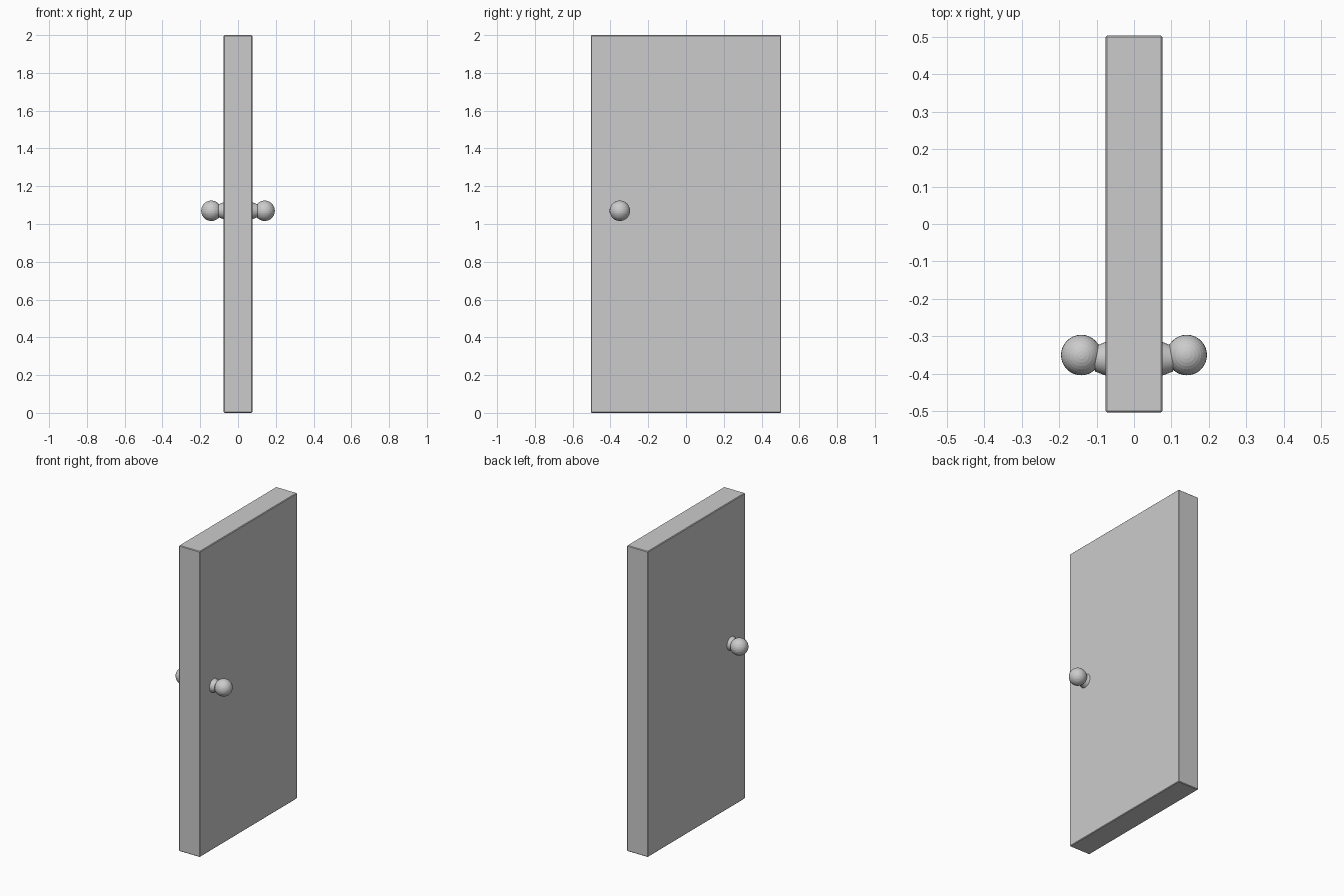
import bpy
from math import pi

if "Cube" in bpy.data.objects:
    bpy.data.objects.remove(bpy.data.objects["Cube"])

KNOB_Z = 1.07

# Door slab with slightly eased edges
bpy.ops.mesh.primitive_cube_add(size=1, location=(0, 0, 1))
slab = bpy.context.object
slab.name = "door_slab"
slab.scale = (0.152, 1.006, 2.0)
bpy.ops.object.transform_apply(location=False, rotation=False, scale=True)
bevel = slab.modifiers.new("eased_edges", 'BEVEL')
bevel.width = 0.004
bevel.segments = 1


def add_knob(side, label):
    # Tapered neck, wide end seated in the door
    bpy.ops.mesh.primitive_cone_add(
        vertices=32, radius1=0.047, radius2=0.034, depth=0.034,
        location=(side * 0.087, -0.36, KNOB_Z), rotation=(0, side * pi / 2, 0))
    bpy.context.object.name = label + "_knob_neck"
    bpy.ops.object.shade_smooth_by_angle()

    # Ball grip
    bpy.ops.mesh.primitive_uv_sphere_add(
        segments=32, ring_count=16, radius=0.054,
        location=(side * 0.141, -0.35, KNOB_Z))
    bpy.context.object.name = label + "_knob_ball"


# Knobs on both faces of the door
for side, label in ((1, "right"), (-1, "left")):
    add_knob(side, label)
